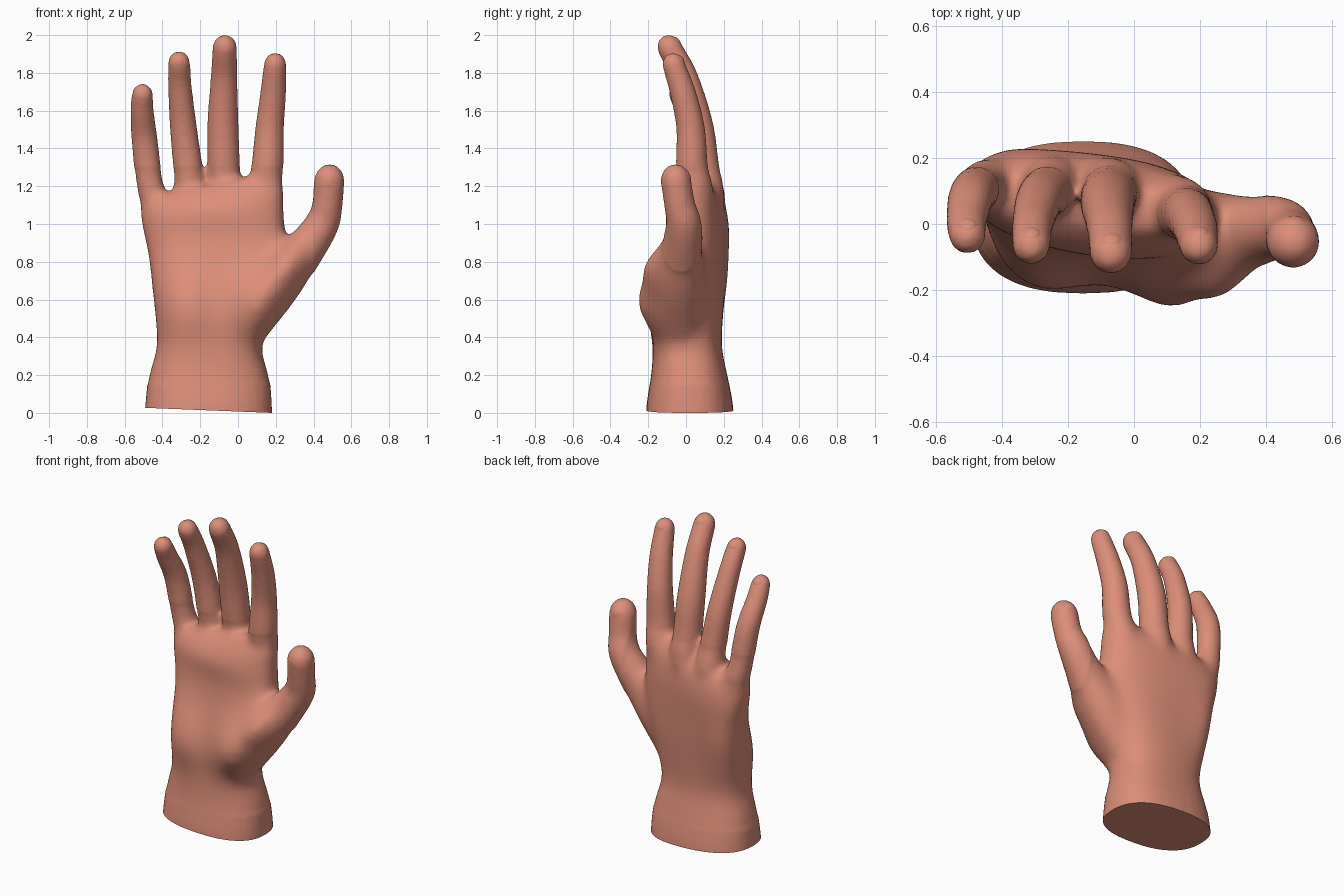
import bpy, bmesh, math
from mathutils import Vector, Matrix

if "Cube" in bpy.data.objects:
    bpy.data.objects.remove(bpy.data.objects["Cube"], do_unlink=True)

skin = bpy.data.materials.new("warm skin")
skin.use_nodes = True
SKIN = (0.72, 0.27, 0.19, 1)
skin.diffuse_color = SKIN
skin.node_tree.nodes["Principled BSDF"].inputs["Base Color"].default_value = SKIN

SIDES = 32


def spline(points, steps=6):
    """Catmull-Rom through rows of values."""
    pts = [Vector(p) for p in points]
    pts = [2 * pts[0] - pts[1]] + pts + [2 * pts[-1] - pts[-2]]
    out = []
    for a, b, c, d in zip(pts, pts[1:], pts[2:], pts[3:]):
        for i in range(steps):
            t = i / steps
            out.append(0.5 * (2 * b + (c - a) * t + (2 * a - 5 * b + 4 * c - d) * t**2
                              + (3 * b - a - 3 * c + d) * t**3))
    return out + [pts[-2]]


def loft(bm, rings):
    """Closed skin over a list of rings of points."""
    rows = [[bm.verts.new(p) for p in ring] for ring in rings]
    for lo, hi in zip(rows, rows[1:]):
        for i in range(SIDES):
            j = (i + 1) % SIDES
            bm.faces.new((lo[i], lo[j], hi[j], hi[i]))
    bm.faces.new(rows[0][::-1])
    bm.faces.new(rows[-1])


def ellipsoid(bm, centre, radii, tilt):
    m = Matrix.Translation(centre) @ tilt @ Matrix.Diagonal((*radii, 1))
    bmesh.ops.create_uvsphere(bm, u_segments=24, v_segments=16, radius=1, matrix=m)


def digit(bm, path):
    """Round tube along x, y, z, radius rows, with a domed tip."""
    rows = spline(path)
    rings = []
    for k, row in enumerate(rows):
        tangent = (rows[min(k + 1, len(rows) - 1)].xyz - rows[max(k - 1, 0)].xyz).normalized()
        u = Vector((0, 1, 0)).cross(tangent).normalized()
        v = tangent.cross(u)
        ring = []
        for i in range(SIDES):
            a = math.tau * i / SIDES
            ring.append(row.xyz + row.w * (math.cos(a) * u + math.sin(a) * v))
        rings.append(ring)
    loft(bm, rings)
    r = rows[-1].w
    tilt = tangent.to_track_quat('Z', 'Y').to_matrix().to_4x4()
    ellipsoid(bm, rows[-1].xyz, (r, r, r * 1.15), tilt)


def relax(bm, top, rounds):
    """Smooth the hand between the wrist and a height, leaving the thumb tip."""
    verts = [v for v in bm.verts if 0.15 < v.co.z < top and v.co.x < 0.4]
    for _ in range(rounds):
        bmesh.ops.smooth_vert(bm, verts=verts, factor=0.5,
                              use_axis_x=True, use_axis_y=True, use_axis_z=True)


def finish(obj, angle):
    obj.data.materials.clear()
    obj.data.materials.append(skin)
    bpy.ops.object.select_all(action='DESELECT')
    obj.select_set(True)
    bpy.context.view_layer.objects.active = obj
    bpy.ops.object.shade_smooth_by_angle(angle=math.radians(angle))


def add_object(name, bm):
    mesh = bpy.data.meshes.new(name)
    bm.to_mesh(mesh)
    bm.free()
    obj = bpy.data.objects.new(name, mesh)
    bpy.context.collection.objects.link(obj)
    return obj


# Wrist and palm: z, left, right, front, back, skew toward the index side
PALM = [(-0.1, -0.50, 0.18, -0.21, 0.25, 0),
        (0.03, -0.492, 0.18, -0.21, 0.25, 0),
        (0.2, -0.473, 0.165, -0.185, 0.22, 0),
        (0.35, -0.432, 0.125, -0.17, 0.19, 0),
        (0.5, -0.44, 0.16, -0.165, 0.195, -.03),
        (0.68, -0.46, 0.21, -0.135, 0.205, -.06),
        (0.85, -0.48, 0.25, -0.105, 0.21, -.1),
        (1.0, -0.507, 0.25, -0.085, 0.215, -.12),
        (1.12, -0.524, 0.24, -0.06, 0.195, -.12),
        (1.21, -0.515, 0.225, 0.0, 0.13, -.12)]
bm = bmesh.new()
rings = []
spans = spline([row[:4] for row in PALM])
depths = spline([(row[4], row[5], 0) for row in PALM])
for (z, x0, x1, y0), (y1, skew, _) in zip(spans, depths):
    xc, yc = (x0 + x1) / 2, (y0 + y1) / 2
    slope = 0.2 * max(0, min(1, (z - 0.8) / 0.4))
    ring = []
    for i in range(SIDES):
        a = math.tau * i / SIDES
        c, s = math.cos(a), math.sin(a)
        x = math.copysign(abs(c) ** 0.82, c) * (x1 - x0) / 2
        y = math.copysign(abs(s) ** 0.82, s) * (y1 - y0) / 2
        ring.append(Vector((xc + x, yc + y + skew * x, z + slope * x)))
    rings.append(ring)
loft(bm, rings)

# Fingers, each running back into the palm as a knuckle and tendon
DIGITS = {
    "little": [(-0.33, 0.12, 0.75, .06), (-0.43, 0.125, 1.08, .078), (-0.468, 0.112, 1.22, .072),
               (-0.495, 0.08, 1.45, .069), (-0.508, 0.01, 1.6, .062), (-0.506, -0.032, 1.68, .057)],
    "ring": [(-0.22, 0.14, 0.75, .06), (-0.25, 0.125, 1.12, .086), (-0.262, 0.1, 1.27, .079),
             (-0.288, 0.07, 1.5, .072), (-0.308, -0.002, 1.73, .063), (-0.312, -0.062, 1.85, .059)],
    "middle": [(-0.11, 0.14, 0.75, .06), (-0.075, 0.115, 1.15, .09), (-0.075, 0.09, 1.3, .086),
               (-0.08, 0.062, 1.52, .083), (-0.074, -0.005, 1.77, .071), (-0.07, -0.085, 1.93, .065)],
    "index": [(0.0, 0.12, 0.75, .06), (0.13, 0.06, 1.15, .09), (0.155, 0.032, 1.3, .085),
              (0.167, 0.025, 1.5, .076), (0.185, -0.012, 1.68, .069), (0.196, -0.064, 1.84, .06)],
    "thumb": [(0.0, -0.02, 0.38, .11), (0.19, -0.035, 0.67, .14), (0.338, -0.02, 0.85, .112),
              (0.441, -0.012, 1.0, .094), (0.471, -0.033, 1.1, .082), (0.483, -0.053, 1.225, .081)],
}
for path in DIGITS.values():
    digit(bm, path)

# Fuse everything into one soft skin
hand = add_object("hand", bm)
remesh = hand.modifiers.new("fuse", 'REMESH')
remesh.mode = 'VOXEL'
remesh.voxel_size = 0.012
smooth = hand.modifiers.new("soften", 'SMOOTH')
smooth.factor = 0.5
smooth.iterations = 12
bpy.context.view_layer.update()
fused = bpy.data.meshes.new_from_object(hand.evaluated_get(bpy.context.evaluated_depsgraph_get()))
hand.modifiers.clear()
hand.data = fused
bm = bmesh.new()
bm.from_mesh(fused)

# Blend the thumb and tendons, then swell the fleshy mounds
# Each mound: side (-1 palm, 1 back), x, z, width, height, swell
relax(bm, 1.14, 40)
MOUNDS = [(-1, 0.09, 0.59, 0.14, 0.2, 0.095),
          (-1, 0.26, 0.79, 0.1, 0.13, 0.06),
          (-1, -0.3, 0.58, 0.16, 0.19, 0.06),
          (-1, -0.14, 1.07, 0.3, 0.09, 0.02),
          (1, -0.42, 0.68, 0.13, 0.25, 0.04)]
bm.normal_update()
facing = [(v, v.normal.y) for v in bm.verts]
for v, ny in facing:
    x, z = v.co.x, v.co.z
    for side, mx, mz, w, h, swell in MOUNDS:
        bump = math.exp(-((x - mx) / w) ** 2 - ((z - mz) / h) ** 2)
        v.co.y += side * swell * bump * math.sqrt(max(0, side * ny))
relax(bm, 1.3, 20)

# Flat, slightly slanted cut through the wrist
cut = bmesh.ops.bisect_plane(bm, geom=bm.verts[:] + bm.edges[:] + bm.faces[:],
                             plane_co=(0.18, 0, 0.0), plane_no=(0.04, 0, 1), clear_inner=True)
edges = [e for e in cut["geom_cut"] if isinstance(e, bmesh.types.BMEdge)]
bmesh.ops.holes_fill(bm, edges=edges, sides=0)
bm.to_mesh(fused)
bm.free()
finish(hand, 50)

# Thin nails on the backs of the fingertips
for name, path in DIGITS.items():
    tip, before = Vector(path[-1]), Vector(path[-2])
    along = (tip.xyz - before.xyz).normalized()
    side = Vector((0, 1, 0)).cross(along).normalized()
    back = along.cross(side)
    r = tip.w
    centre = tip.xyz + back * r * 0.55 + along * r * 0.1
    frame = Matrix((side, back, along)).transposed().to_4x4()
    bm = bmesh.new()
    ellipsoid(bm, centre, (r * 0.6, r * 0.44, r * 0.66), frame)
    finish(add_object(name + "_nail", bm), 60)
